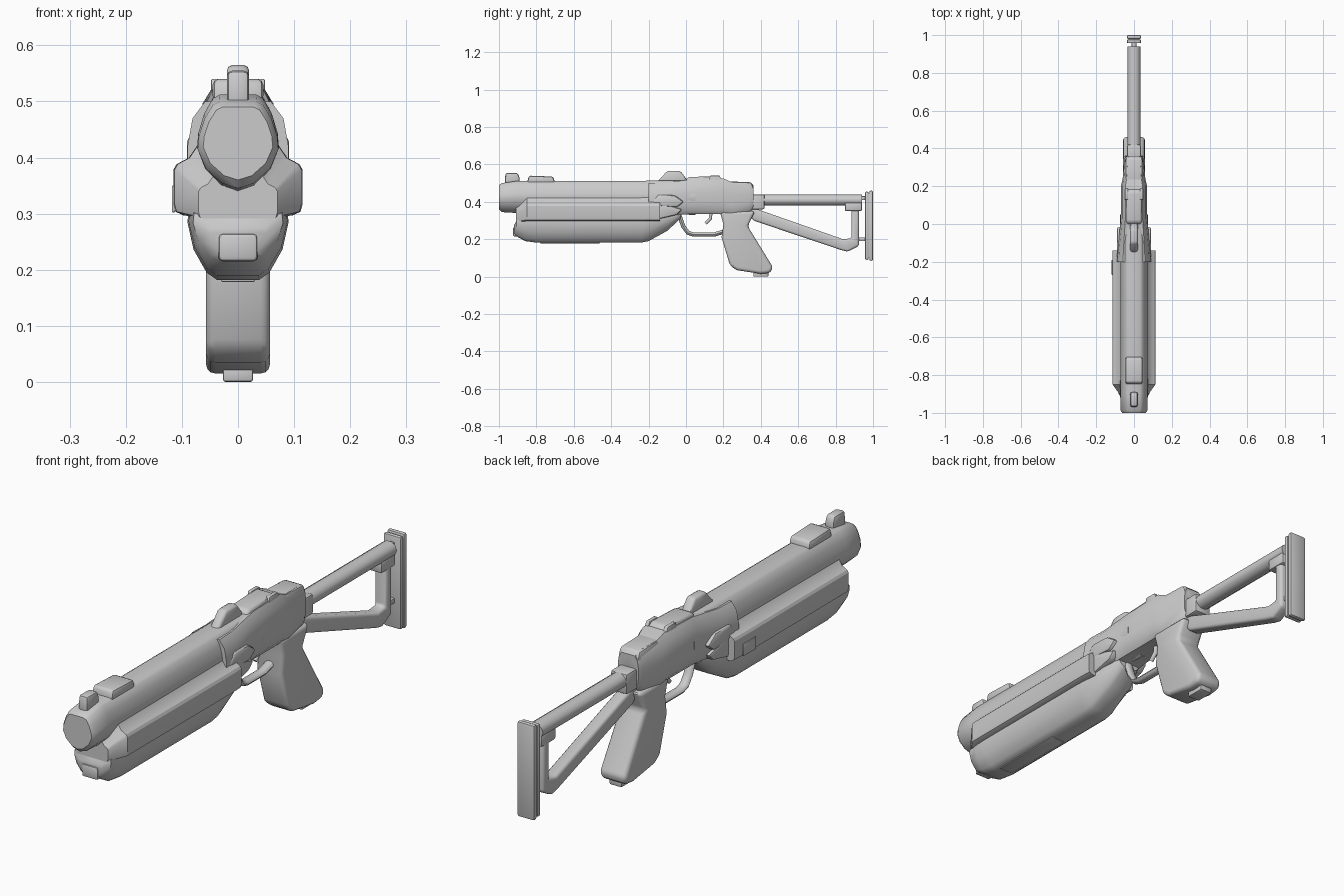
import bpy, bmesh, math

if "Cube" in bpy.data.objects:
    bpy.data.objects.remove(bpy.data.objects["Cube"], do_unlink=True)

grey = bpy.data.materials.new("plain_grey")
grey.use_nodes = True
grey.diffuse_color = (0.6, 0.6, 0.6, 1)
grey.node_tree.nodes["Principled BSDF"].inputs["Base Color"].default_value = grey.diffuse_color


def finish(obj, angle=40, bevel=0.0, segments=2):
    """Material, optional rounding and smooth shading."""
    obj.data.materials.append(grey)
    bpy.ops.object.select_all(action="DESELECT")
    obj.select_set(True)
    bpy.context.view_layer.objects.active = obj
    if bevel:
        mod = obj.modifiers.new("rounding", "BEVEL")
        mod.width, mod.segments, mod.limit_method = bevel, segments, "ANGLE"
        bpy.ops.object.modifier_apply(modifier=mod.name)
    bpy.ops.object.shade_smooth_by_angle(angle=math.radians(angle))
    return obj


def add_mesh(name, bm):
    bmesh.ops.recalc_face_normals(bm, faces=bm.faces)
    mesh = bpy.data.meshes.new(name)
    bm.to_mesh(mesh)
    bm.free()
    obj = bpy.data.objects.new(name, mesh)
    bpy.context.collection.objects.link(obj)
    return obj


def loft(name, section, stations, angle=40):
    """Section: (width, height) fractions of a half outline, bottom to top.
    Stations: (y, low z, high z, half width)."""
    outline = section + [(-w, h) for w, h in reversed(section) if w > 0]
    bm = bmesh.new()
    rings = [[bm.verts.new((w * half, y, low + h * (high - low))) for w, h in outline]
             for y, low, high, half in stations]
    n = len(outline)
    for a, b in zip(rings, rings[1:]):
        for i in range(n):
            j = (i + 1) % n
            bm.faces.new((a[i], a[j], b[j], b[i]))
    bm.faces.new(rings[0])
    bm.faces.new(rings[-1])
    return finish(add_mesh(name, bm), angle)


def plate(name, profile, half, bevel=0.01, x=0.0, segments=2):
    """Side profile of (y, z) points, extruded across x."""
    bm = bmesh.new()
    face = bm.faces.new([bm.verts.new((x - half, y, z)) for y, z in profile])
    ext = bmesh.ops.extrude_face_region(bm, geom=[face])["geom"]
    bmesh.ops.translate(bm, vec=(2 * half, 0, 0),
                        verts=[v for v in ext if isinstance(v, bmesh.types.BMVert)])
    return finish(add_mesh(name, bm), 40, bevel, segments)


def box(name, y0, y1, z0, z1, half, bevel=0.008, x=0.0):
    return plate(name, [(y0, z0), (y1, z0), (y1, z1), (y0, z1)], half, bevel, x)


def tube(name, path, radius, stretch=1.0):
    """Round bar along (y, z) points, widened across x."""
    curve = bpy.data.curves.new(name, "CURVE")
    curve.dimensions, curve.bevel_depth = "3D", radius
    curve.bevel_resolution, curve.use_fill_caps = 3, True
    line = curve.splines.new("POLY")
    line.points.add(len(path) - 1)
    for p, (y, z) in zip(line.points, path):
        p.co = (0, y, z, 1)
    obj = bpy.data.objects.new(name, curve)
    bpy.context.collection.objects.link(obj)
    bpy.ops.object.select_all(action="DESELECT")
    obj.select_set(True)
    bpy.context.view_layer.objects.active = obj
    bpy.ops.object.convert(target="MESH")
    obj = bpy.context.object
    for v in obj.data.vertices:
        v.co.x *= stretch
    return finish(obj, 50)


# Egg-shaped barrel housing
egg = [(0, 0), (.4, .06), (.8, .23), (1, .45), (.97, .6), (.83, .8), (.62, .96), (.45, 1), (0, 1)]
loft("barrel", egg, [(-1, .36, .49, .062), (-.985, .345, .5, .072), (-.9, .34, .512, .073),
                     (-.3, .34, .512, .073), (.05, .33, .515, .073)])

# Side shell that spreads out below the barrel
shell = [(0, 0), (.85, 0), (.97, .04), (1, .12), (1, .5), (.95, .56), (.76, .63), (.6, .8), (.45, 1), (0, 1)]
loft("side_shell", shell, [(-.91, .29, .39, .07), (-.85, .297, .46, .113), (-.2, .297, .46, .115),
                           (-.14, .297, .46, .113)], 30)

# Lower fore-end with tapered snout and tail
trough = [(0, 0), (.42, .0), (.62, .1), (.88, .42), (1, .8), (.98, 1), (0, 1)]
loft("lower_foreend", trough, [(-.92, .225, .275, .05), (-.905, .215, .3, .08), (-.86, .19, .31, .088),
                               (-.8, .182, .31, .09), (-.24, .182, .31, .09), (-.2, .19, .31, .088),
                               (-.1, .245, .32, .075), (-.03, .31, .34, .05)])
box("snout_cap", -.925, -.88, .215, .265, .035)
box("underside_strip", -.78, -.46, .178, .19, .03, .003)

# Receiver, tapering behind the shell
block = [(0, 0), (.7, 0), (.95, .12), (1, .35), (1, .6), (.9, .85), (.65, 1), (0, 1)]
loft("receiver", block, [(-.2, .3, .5, .09), (-.12, .31, .5, .085), (-.05, .33, .51, .078),
                         (.03, .335, .52, .07), (.2, .335, .525, .07), (.24, .32, .507, .06),
                         (.34, .34, .505, .052), (.36, .37, .49, .045)])

# Side bulges at the rear of the shell and the port on the right
for side, x in (("left", .065), ("right", -.065)):
    plate(side + "_bulge", [(-.2, .38), (-.15, .44), (-.06, .435), (-.01, .4), (-.05, .37)], .026, .012, x)
    plate(side + "_rear_pad", [(-.18, .3), (-.05, .33), (-.02, .36), (-.12, .39), (-.18, .39)], .022, .01, x)
box("right_port_frame", -.27, -.19, .302, .35, .003, .002, -.115)

# Sights and top blocks
plate("front_sight", [(-.97, .49), (-.965, .555), (-.9, .555), (-.89, .53), (-.89, .49)], .02)
plate("front_top_block", [(-.85, .5), (-.84, .54), (-.71, .535), (-.7, .5)], .045)
plate("rear_sight", [(-.16, .5), (-.1, .565), (-.03, .565), (.02, .5)], .02)
plate("rear_top_block", [(-.01, .5), (.01, .532), (.17, .538), (.19, .52), (.19, .49)], .042, .012)
for x in (-.04, .04):
    plate("sight_ear", [(.12, .5), (.13, .54), (.18, .54), (.2, .5)], .008, .003, x)
plate("rear_cap", [(.19, .47), (.2, .51), (.35, .505), (.36, .48), (.36, .44), (.3, .38)], .045, .012)

# Grip, with a small base plug
plate("grip", [(.18, .35), (.2, .28), (.19, .21), (.235, .06), (.27, .035), (.4, .015), (.45, .02),
               (.465, .05), (.33, .27), (.37, .35)], .057, .024, 0, 3)
box("grip_plug", .36, .44, 0, .03, .027, .005)

# Trigger and its guard
tube("trigger_guard", [(-.04, .34), (-.015, .27), (.01, .235), (.04, .225), (.15, .225), (.2, .24)], .012, 1.6)
tube("trigger", [(.135, .35), (.13, .31), (.105, .285)], .009)

# Folding-style frame stock
tube("stock_top_bar", [(.3, .41), (.94, .41)], .03, 1.15)
plate("stock_strut", [(.32, .35), (.34, .375), (.84, .2), (.885, .205), (.885, .38), (.925, .38),
                      (.925, .165), (.865, .133), (.83, .142), (.36, .3)], .026, .012, 0, 3)
box("stock_corner", .85, .94, .35, .4, .03)
box("stock_joint", .33, .42, .36, .44, .036)
for z in (.2, .42):
    box("butt_link", .92, .97, z - .01, z + .01, .012, .003)

# Butt plate: two pads with a groove between them
box("butt_plate_front", .957, .977, .09, .455, .038, .008)
box("butt_plate_rear", .98, 1, .085, .46, .038, .008)
box("butt_plate_core", .965, .99, .1, .445, .03, .003)
